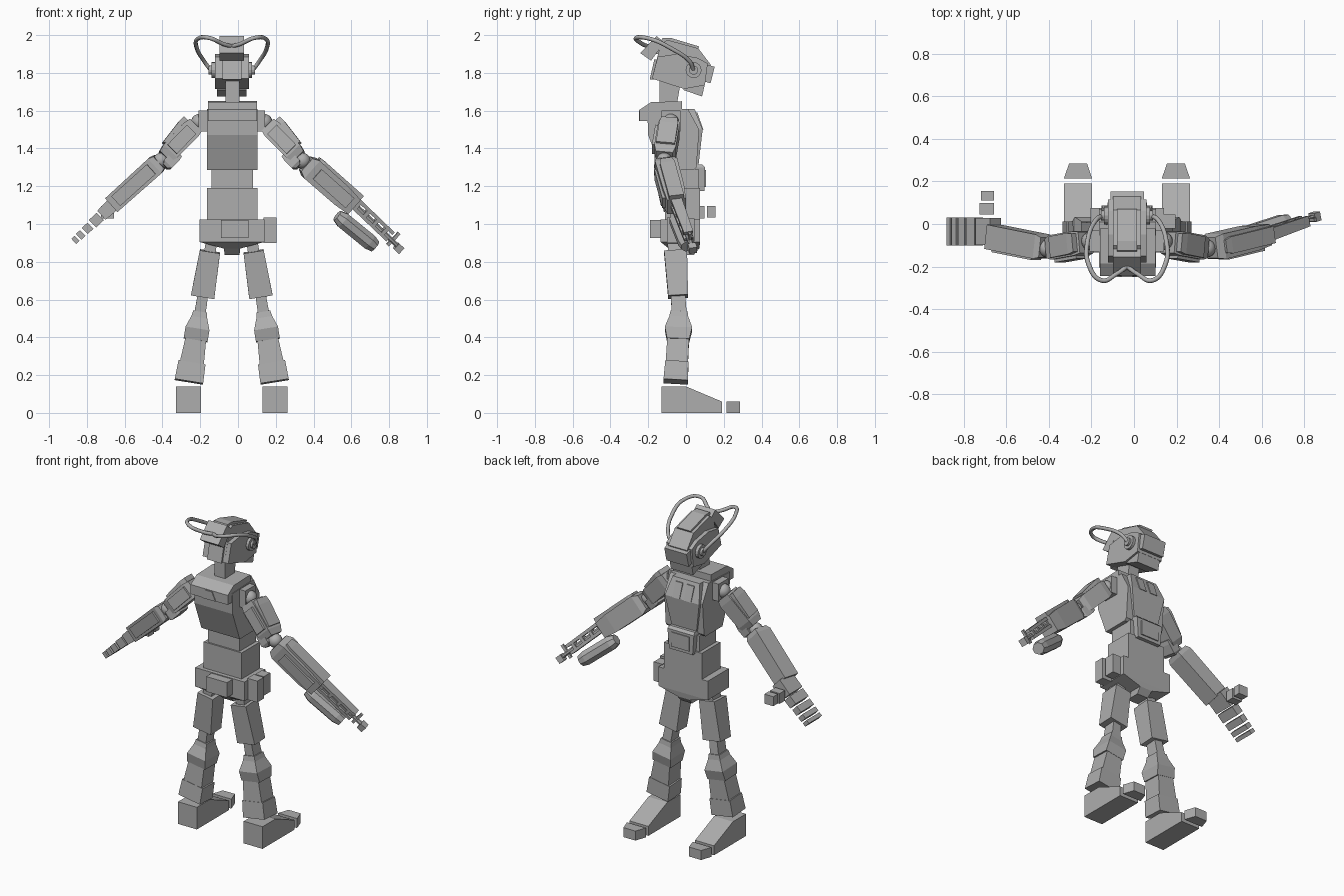
import bpy, bmesh, math
from mathutils import Vector as V

if "Cube" in bpy.data.objects:
    bpy.data.objects.remove(bpy.data.objects["Cube"])

GREY = bpy.data.materials.new("plain grey")
GREY.diffuse_color = (0.42, 0.42, 0.42, 1)
GREY.use_nodes = True
GREY.node_tree.nodes["Principled BSDF"].inputs["Base Color"].default_value = GREY.diffuse_color
C = -0.033  # body centre line


def finish(name, bm, smooth=False):
    bmesh.ops.recalc_face_normals(bm, faces=bm.faces)
    me = bpy.data.meshes.new(name)
    for f in bm.faces:
        f.smooth = smooth
    bm.to_mesh(me)
    bm.free()
    me.materials.append(GREY)
    ob = bpy.data.objects.new(name, me)
    bpy.context.collection.objects.link(ob)
    return ob


def loft(name, rings, smooth=False):
    bm = bmesh.new()
    vs = [[bm.verts.new(p) for p in r] for r in rings]
    n = len(vs[0])
    for a, b in zip(vs, vs[1:]):
        for i in range(n):
            bm.faces.new((a[i], a[(i + 1) % n], b[(i + 1) % n], b[i]))
    bm.faces.new(vs[0])
    bm.faces.new(vs[-1])
    return finish(name, bm, smooth)


def side(name, x0, x1, yz):
    """Side outline extruded across x."""
    return loft(name, [[(x, y, z) for y, z in yz] for x in (x0, x1)])


def stack(name, *rows):
    """Rectangles (z, x0, x1, y0, y1) joined upwards."""
    return loft(name, [[(a, c, z), (b, c, z), (b, d, z), (a, d, z)] for z, a, b, c, d in rows])


def box(name, x0, x1, y0, y1, z0, z1):
    return stack(name, (z0, x0, x1, y0, y1), (z1, x0, x1, y0, y1))


def seg(name, p, q, secs, off=(0, 0), n=4):
    """Limb piece from p to q; secs = (t, width, depth), off = shift in width, depth."""
    p, q = V(p), V(q)
    d = (q - p).normalized()
    u = V((0, 1, 0)).cross(d).normalized()
    if u.z < 0 or (abs(u.z) < 0.3 and u.x < 0):
        u = -u
    v = V(d.cross(u))
    if v.y < 0:
        v = -v
    rings = []
    for t, w, dp in secs:
        c = p.lerp(q, t) + u * off[0] + v * off[1]
        k = 0.5 / math.cos(math.pi / n)
        rings.append([c + u * w * k * math.cos(a) + v * dp * k * math.sin(a)
                      for a in [(i + 0.5) * 2 * math.pi / n for i in range(n)]])
    return loft(name, rings)


def ball(name, c, r):
    bm = bmesh.new()
    bmesh.ops.create_uvsphere(bm, u_segments=16, v_segments=10, radius=r)
    bmesh.ops.translate(bm, verts=bm.verts, vec=c)
    return finish(name, bm, True)


def disc(name, x0, x1, y, z, r):
    yz = [(y + r * math.cos(i * math.pi / 8), z + r * math.sin(i * math.pi / 8)) for i in range(16)]
    return side(name, x0, x1, yz)


def leg_point(z):
    y = -0.035 - 0.02 * abs(z - 0.5) / 0.35
    return 0.117 + (0.845 - z) * 0.162, y


for s, tag in ((-1, "left"), (1, "right")):
    # legs: pieces from top z to bottom z
    for part, za, zb, secs in (
            ("hip_joint", 0.92, 0.84, [(0, .06, .08), (1, .06, .08)]),
            ("thigh", 0.855, 0.615, [(0, .108, .122), (1, .125, .105)]),
            ("knee_joint", 0.63, 0.52, [(0, .055, .075), (1, .06, .08)]),
            ("knee", 0.535, 0.385, [(0, .075, .09), (.2, .085, .1), (.6, .128, .145), (1, .128, .118)]),
            ("shin", 0.39, 0.26, [(0, .11, .115), (1, .128, .118)]),
            ("ankle", 0.265, 0.165, [(0, .145, .122), (1, .152, .13)])):
        (xa, ya), (xb, yb) = leg_point(za), leg_point(zb)
        seg(f"{tag}_{part}", (C + s * xa, ya, za), (C + s * xb, yb, zb), secs)
    # feet
    fx = C + s * 0.23
    side(f"{tag}_foot", fx - .066, fx + .066,
         [(-.13, 0), (-.13, .14), (.0, .14), (.19, .06), (.19, 0)])
    toe = [[(fx - w, y, z) for w, y in ((-.066, .215), (.066, .215), (.042, .285), (-.042, .285))]
           for z in (0, .06)]
    loft(f"{tag}_toe", toe)
    # shoulders and upper arms
    sx = lambda o: C + s * o
    xs = sorted((sx(.13), sx(.175)))
    box(f"{tag}_shoulder_mount", *xs, -.13, -.03, 1.49, 1.6)
    ball(f"{tag}_shoulder_ball", (sx(.172), -.08, 1.54), .043)
    a, b = (sx(.185), -.085, 1.53), (sx(.355), -.115, 1.355)
    seg(f"{tag}_upper_arm", a, b, [(.05, .09, .1), (.2, .105, .115), (.85, .1, .115), (1, .08, .09)])
    seg(f"{tag}_arm_plate", a, b, [(.1, .05, .085), (.25, .05, .1), (.8, .02, .1)], (.052, 0))
    seg(f"{tag}_arm_side_plate", a, b, [(.2, .07, .02), (.8, .07, .02)], (0, -.062))
    seg(f"{tag}_elbow_guard", a, b, [(.75, .05, .09), (.85, .06, .1), (1.08, .06, .1), (1.15, .03, .08)], (-.038, 0))
    ball(f"{tag}_elbow_ball", (sx(.375), -.115, 1.335), .042)

# pelvis and its pouches
stack("pelvis", (.835, -.07, .008, -.05, .04), (.87, -.075, .012, -.09, .07),
      (.905, -.205, .14, -.135, .075), (1.025, -.205, .14, -.135, .075))
box("back_pouch", -.09, .056, -.19, -.13, .925, 1.02)
box("hip_pouch_rear", .135, .205, -.1, -.035, .9, 1.035)
box("hip_pouch_front", .135, .195, -.02, .045, .91, 1.03)

# torso
stack("waist", (1.02, -.163, .103, -.11, .075), (1.19, -.163, .103, -.11, .075))
box("midriff", -.14, .08, -.1, .065, 1.18, 1.29)
stack("belly_plate", (1.175, -.115, .05, .0, .098), (1.3, -.125, .06, .0, .1), (1.315, -.12, .055, 0, .085))
box("belly_panel", -.095, .03, .098, .105, 1.195, 1.285)
side("chest", -.165, .103,
     [(-.2, 1.47), (-.205, 1.6), (.01, 1.61), (.07, 1.5), (.055, 1.3), (.04, 1.285), (-.13, 1.285)])
loft("chest_plate", [[(C - w, y, z), (C + w, y, z), (C + w, y - .05, z), (C - w, y - .05, z)]
                     for w, y, z in ((.085, .065, 1.3), (.12, .088, 1.5), (.095, .045, 1.61))])
for x in (C - .04, C + .04):  # chest vents
    side("chest_vent", x - .025, x + .025, [(.075, 1.5), (.092, 1.5), (.06, 1.59), (.04, 1.59)])
side("collar", -.16, .1,
     [(-.245, 1.545), (-.245, 1.605), (-.185, 1.645), (-.02, 1.65), (-.02, 1.6), (-.19, 1.545)])
loft("collar_notch", [[(C - a, y, 1.545), (C + a, y, 1.545), (C + b, y, 1.6), (C - b, y, 1.6)]
                      for y, a, b in ((-.25, .05, .025), (-.2, .05, .025))])

# neck and head
side("neck", -.066, .008, [(-.14, 1.64), (-.05, 1.62), (-.03, 1.74), (-.14, 1.77)])
side("head", -.122, .058, [(-.18, 1.77), (-.15, 1.885), (-.05, 1.9), (.06, 1.88), (.115, 1.85),
                           (.1, 1.735), (-.01, 1.715)])
side("head_crest", -.098, .032, [(-.175, 1.79), (-.135, 1.95), (-.1, 1.975), (.065, 1.93),
                                 (.13, 1.845), (.11, 1.78)])
side("crest_ridge", -.08, .014, [(-.16, 1.9), (-.125, 1.985), (-.08, 1.985), (.07, 1.94), (.05, 1.9)])
side("rear_head_panel", -.082, .018, [(-.192, 1.765), (-.168, 1.87), (-.13, 1.87), (-.15, 1.765)])
side("visor", -.11, .046, [(.09, 1.85), (.152, 1.832), (.13, 1.745), (.075, 1.76)])
side("jaw", -.11, .046, [(-.015, 1.71), (.085, 1.675), (.1, 1.74), (.02, 1.76)])
side("rear_head_block", -.098, .032, [(-.243, 1.905), (-.155, 1.995), (-.115, 1.96), (-.185, 1.865)])
for s in (-1, 1):
    xs = [C + s * o for o in (.08, .108, .122)]
    disc("ear_disc", xs[0], xs[1], .04, 1.815, .042)
    disc("ear_cap", xs[1], xs[2], .04, 1.815, .024)

# cable looping from each ear to the rear of the head
for s in (-1, 1):
    cu = bpy.data.curves.new("cable_path", 'CURVE')
    cu.dimensions = '3D'
    cu.bevel_depth = .011
    cu.bevel_resolution = 2
    cu.resolution_u = 8
    pts = [(.112, .04, 1.815), (.145, .02, 1.86), (.185, -.08, 1.93), (.18, -.19, 1.98),
           (.12, -.265, 1.985), (.05, -.235, 1.955), (0, -.2, 1.94)]
    sp = cu.splines.new('BEZIER')
    sp.bezier_points.add(len(pts) - 1)
    for bp, (o, y, z) in zip(sp.bezier_points, pts):
        bp.co = (C + s * o, y, z)
        bp.handle_left_type = bp.handle_right_type = 'AUTO'
    tmp = bpy.data.objects.new("cable_path", cu)
    bpy.context.collection.objects.link(tmp)
    me = bpy.data.meshes.new_from_object(tmp.evaluated_get(bpy.context.evaluated_depsgraph_get()))
    bpy.data.objects.remove(tmp)
    me.materials.clear()
    me.materials.append(GREY)
    me.polygons.foreach_set("use_smooth", [True] * len(me.polygons))
    bpy.context.collection.objects.link(bpy.data.objects.new("head_cable", me))

# left forearm with hand
a, b = (-.415, -.11, 1.33), (-.665, -.06, 1.105)
seg("left_forearm", a, b, [(0, .085, .095), (.08, .105, .115), (1, .098, .115)])
seg("left_forearm_panel", a, b, [(.15, .07, .02), (.9, .07, .02)], (0, -.058))
h0, h1 = (-.65, -.035, 1.115), (-.865, -.035, .912)
seg("left_palm", h0, h1, [(0, .075, .125), (.34, .065, .128)])
for t0, t1, w in ((.37, .56, .055), (.61, .75, .045), (.8, .9, .042), (.94, 1.02, .038)):
    seg("left_finger_row", h0, h1, [(t0, w, .13), (t1, w, .13)])
box("left_thumb_base", -.725, -.657, .045, .098, 1.03, 1.095)
box("left_thumb_tip", -.72, -.657, .11, .155, 1.035, 1.095)

# right forearm with mounted launcher
a, b, tip = (.345, -.115, 1.33), (.61, -.05, 1.095), (.85, .035, .865)
seg("right_forearm", a, b, [(.05, .09, .1), (.15, .125, .12), (.75, .12, .115), (1, .1, .1)])
seg("right_forearm_rail", a, b, [(.15, .03, .06), (.25, .035, .08), (1, .035, .08)], (.06, 0))
seg("right_forearm_panel", a, b, [(.25, .07, .02), (.9, .07, .02)], (0, -.06))
for o in (.042, -.005):
    seg("launcher_rail", b, tip, [(-.1, .02, .06), (.75, .018, .05)], (o, 0))
for t in (0, .2, .4, .6):
    seg("launcher_rib", b, tip, [(t, .06, .045), (t + .06, .06, .045)], (.018, 0))
seg("launcher_barrel", b, tip, [(0, .03, .03), (1, .024, .024)], (.01, 0), 8)
seg("muzzle", b, tip, [(.93, .042, .042), (1.04, .042, .042)], (.005, 0))
seg("front_sight", b, tip, [(.8, .09, .015), (.85, .09, .015)], (.02, 0))
seg("launcher_drum", (.525, -.055, 1.045), (.725, .01, .882),
    [(0, .06, .06), (.15, .085, .085), (.85, .085, .085), (1, .065, .07)], (0, 0), 8)
